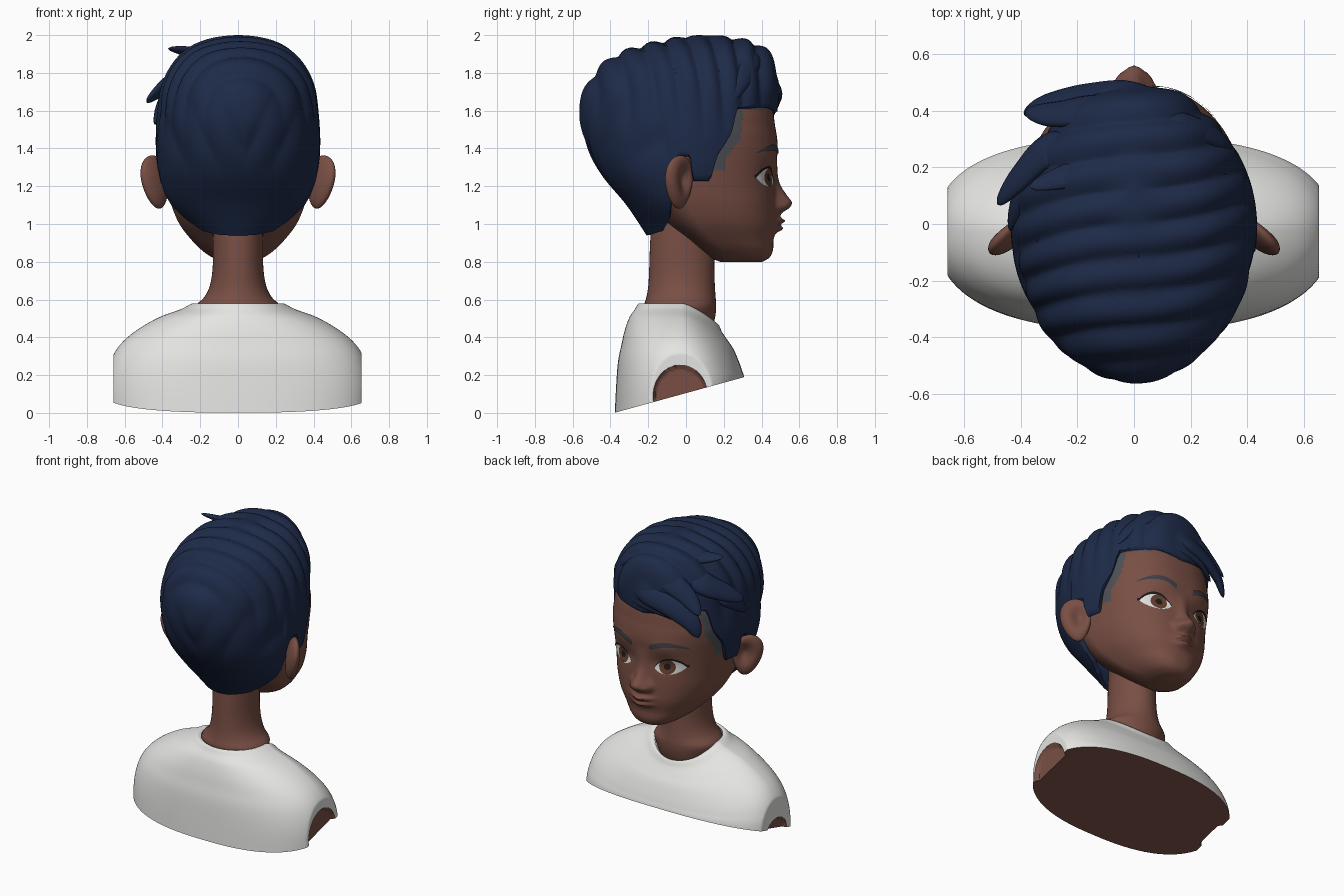
import bpy, bmesh, math
from mathutils import Vector, Matrix

if "Cube" in bpy.data.objects:
    bpy.data.objects.remove(bpy.data.objects["Cube"])


def material(name, r, g, b):
    m = bpy.data.materials.new(name)
    m.diffuse_color = (r, g, b, 1)
    m.use_nodes = True
    m.node_tree.nodes["Principled BSDF"].inputs["Base Color"].default_value = m.diffuse_color
    return m


SKIN = material("brown skin", 0.19, 0.078, 0.058)
HAIR = material("navy hair", 0.0125, 0.023, 0.064)
SHIRT = material("white shirt", 0.78, 0.78, 0.76)
SCALP = material("grey shaved scalp", 0.075, 0.08, 0.09)
BROW = material("brow grey", 0.05, 0.05, 0.062)
WHITE = material("eye white", 0.75, 0.74, 0.72)
IRIS = material("iris brown", 0.13, 0.05, 0.025)
DARK = material("lash black", 0.012, 0.01, 0.012)
LIP = material("lip brown", 0.17, 0.06, 0.048)


def interp(tab, k, smooth=True):
    """Interpolate rows (key, values...) at key k."""
    k = min(max(k, tab[0][0]), tab[-1][0])
    i = 0
    while i < len(tab) - 2 and k > tab[i + 1][0]:
        i += 1
    a, b = tab[i], tab[i + 1]
    p, q = tab[max(i - 1, 0)], tab[min(i + 2, len(tab) - 1)]
    h = b[0] - a[0]
    t = (k - a[0]) / h
    out = []
    for j in range(1, len(a)):
        m0 = (b[j] - p[j]) / (b[0] - p[0]) * h
        m1 = (q[j] - a[j]) / (q[0] - a[0]) * h
        out.append((2*t**3 - 3*t**2 + 1)*a[j] + (t**3 - 2*t**2 + t)*m0 + (3*t**2 - 2*t**3)*b[j]
                   + (t**3 - t**2)*m1 if smooth else a[j] + (b[j] - a[j])*t)
    return out


def mesh_from_rings(name, rings, mats, closed=True, cap0=False, cap1=False, mirror=False, fix=True):
    n = len(rings[0])
    verts = [v for r in rings for v in r]
    faces = []
    for i in range(len(rings) - 1):
        for j in range(n if closed else n - 1):
            k = (j + 1) % n
            faces.append((i*n + j, (i+1)*n + j, (i+1)*n + k, i*n + k))
    if cap0:
        faces.append(tuple(range(n)))
    if cap1:
        faces.append(tuple(range((len(rings) - 1)*n, len(rings)*n)))
    me = bpy.data.meshes.new(name)
    me.from_pydata(verts, [], faces)
    if fix:
        bm = bmesh.new()
        bm.from_mesh(me)
        bmesh.ops.recalc_face_normals(bm, faces=bm.faces)
        bm.to_mesh(me)
        bm.free()
    for m in mats:
        me.materials.append(m)
    ob = bpy.data.objects.new(name, me)
    bpy.context.collection.objects.link(ob)
    if mirror:
        ob.modifiers.new("mirror", 'MIRROR').use_mirror_merge = False
    return ob


def section(a, w, yf, yb, yc, nf=2.0, nb=2.0):
    c, s = math.cos(a), math.sin(a)
    n = nf if s > 0 else nb
    return (w*math.copysign(abs(c)**(2/n), c),
            yc + (yf - yc if s > 0 else yc - yb)*math.copysign(abs(s)**(2/n), s))


def angles(n):
    return [2*math.pi*i/n for i in range(n)]


def g(v, c, s):
    return math.exp(-((v - c)/s)**2)


# Head: z, half width, front y, back y, centre y
HEAD = [(.80, .07, .405, .18, .28), (.82, .13, .44, .13, .26), (.86, .19, .46, .07, .2), (.92, .25, .462, 0, .13),
        (1.0, .31, .475, -.1, .07), (1.1, .352, .475, -.2, .02), (1.2, .374, .472, -.3, -.02), (1.35, .392, .48, -.38, -.02),
        (1.42, .398, .485, -.4, -.02), (1.5, .4, .475, -.42, -.02), (1.65, .37, .44, -.4, -.02), (1.85, .22, .28, -.25, 0)]
NOSE = [(1.03, 0), (1.06, .03), (1.085, .07), (1.115, .086), (1.15, .062), (1.22, .022), (1.32, .004), (1.36, 0)]


def bump(x, z):
    ax = abs(x)
    b = interp(NOSE, z)[0]*math.exp(-(ax/(.034 + .022*g(z, 1.1, .05)))**2.3)
    b += .026*g(ax, .056, .022)*g(z, 1.09, .026)
    b += (.036*g(z, 1.018, .017) + .03*g(z, .975, .018) + .012*g(z, 1.0, .06))*g(x, 0, .065)
    b -= .02*g(ax, .15, .08)*g(z, 1.26, .05)
    return b + .008*g(ax, .16, .1)*g(z, 1.37, .04)


def face_y(x, z):
    w, yf, yb, yc = interp(HEAD, z)
    return yc + (yf - yc)*max(1 - min(abs(x)/w, 1)**2.4, 0)**(1/2.4) + bump(x, z)


# Lower edge of the hair by angle (90 = face, -90 = nape)
EDGE = [(-90, .95), (-60, .955), (-30, .975), (-17, 1.03), (-11, 1.12), (-7, 1.33), (-3, 1.37), (4, 1.37), (7, 1.24),
        (19, 1.24), (22, 1.37), (31, 1.48), (34, 1.62), (60, 1.63), (90, 1.6)]

rings = []
for i in range(116):
    z = .80 + 1.05*i/115
    row = interp(HEAD, z)
    ring = []
    for a in angles(200):
        x, y = section(a, *row, nf=2.4)
        ring.append((x, y + (bump(x, z) if math.sin(a) > 0 else 0), z))
    rings.append(ring)
head = mesh_from_rings("head", rings, [SKIN, SCALP], cap0=True, cap1=True)
for p in head.data.polygons:
    x, y, z = p.center
    az = math.degrees(math.atan2(y/.49, abs(x)/.41))
    if az > 13 and z > 1.28 and z > interp(EDGE, az - 4.5, False)[0] - .02:
        p.material_index = 1

# Neck
NECK = [(.40, .17, .12, -.18), (.5, .2, .153, -.2), (.57, .22, .16, -.22), (.61, .18, .157, -.21), (.67, .15, .153, -.2),
        (.76, .135, .15, -.195), (.9, .132, .15, -.19), (1.05, .13, .14, -.18)]
rings = []
for i in range(40):
    z = .40 + .65*i/39
    w, yf, yb = interp(NECK, z)
    rings.append([(*section(a, w, yf, yb, -.02), z) for a in angles(48)])
mesh_from_rings("neck", rings, [SKIN])

# Shirt: step, half width, front y, back y, side z, front z, squareness
BODY = [(0, .215, .155, -.235, .575, .46, 2), (.3, .24, .17, -.25, .58, .47, 2), (1, .3, .19, -.27, .55, .43, 2),
        (2, .42, .22, -.3, .505, .385, 2.1), (3, .54, .25, -.325, .435, .34, 2.2), (4, .625, .275, -.342, .36, .285, 2.3),
        (5, .675, .297, -.36, .27, .225, 2.4), (6, .70, .31, -.37, .14, .17, 2.5), (7, .70, .315, -.38, -.06, .02, 2.5)]
rings = []
for i in range(71):
    w, yf, yb, zs, zf, n = interp(BODY, i/10)
    ring = []
    for a in angles(280):
        x, y = section(a, w, yf, yb, -.02, n, n)
        f = max(0, (y + .02)/(yf + .02))
        ring.append((max(-.66, min(.655, x)), y, zs + (zf - zs)*f**1.4))
    rings.append(ring)
shirt = mesh_from_rings("shirt", rings, [SHIRT, SKIN])
bm = bmesh.new()
bm.from_mesh(shirt.data)


def armhole(p):
    """Below 1 inside an arm opening; also gives its centre."""
    cy, cz, ry, rz = (-.03, .09, .145, .165) if p.x > 0 else (-.03, .07, .11, .1)
    r = math.hypot((p.y - cy)/ry, (p.z - cz)/rz) if abs(p.x) > .5 else 9
    return r, cy, cz


for v in bm.verts:
    r, cy, cz = armhole(v.co)
    if .91 < r < 1.09:
        v.co.y, v.co.z = cy + (v.co.y - cy)/r, cz + (v.co.z - cz)/r
    elif r <= .91:
        v.co.x -= math.copysign(.025, v.co.x)
for f in bm.faces:
    if armhole(f.calc_center_median())[0] < 1:
        f.material_index = 1
cut = bmesh.ops.bisect_plane(bm, geom=bm.verts[:] + bm.edges[:] + bm.faces[:], plane_co=(0, 0, .1046),
                             plane_no=(0, .275, -1), clear_outer=True)
rim = [e for e in cut["geom_cut"] if isinstance(e, bmesh.types.BMEdge)]
for f in bmesh.ops.edgeloop_fill(bm, edges=rim)["faces"]:
    f.material_index = 1
bmesh.ops.recalc_face_normals(bm, faces=bm.faces)
bm.to_mesh(shirt.data)
bm.free()

# Ears: flattened sphere with a hollow, narrower at the lobe
turn = Matrix.Translation((.438, -.035, 1.222)) @ Matrix.Rotation(.17, 4, 'Y') @ Matrix.Rotation(.75, 4, 'Z')
rings = []
for i in range(1, 32):
    t = math.pi*i/32
    ring = []
    for a in angles(40):
        u, v = math.sin(t)*math.cos(a), math.sin(t)*math.sin(a)
        x = .042*math.cos(t)
        if x > 0:
            x -= .05*g(math.hypot(u - .25, v - .1), 0, .5)
        ring.append(turn @ Vector((x, u*.094*(1 + .22*v), v*.143)))
    rings.append(ring)
mesh_from_rings("ears", rings, [SKIN], cap0=True, cap1=True, mirror=True)

# Hair cap: sqrt(2 - z), half width, front y, back y, centre y
CAP = [(0, 0, .12, .08, .1), (.173, .19, .36, -.17, .08), (.316, .305, .455, -.38, .03), (.5, .4, .51, -.53, 0), (.656, .43, .49, -.565, -.01),
       (.775, .435, .47, -.525, -.01), (.866, .42, .45, -.44, -.02), (.949, .36, .4, -.315, -.02), (1.025, .2, .3, -.215, -.02)]
MID = Vector((0, 0, 1.45))
M = 72


def groove(v):
    return math.sqrt(math.sin(math.pi*v)**2 + .015) - 1


cols = []
for a in angles(240):
    az = math.degrees(math.asin(max(-1, min(1, math.sin(a)))))
    low = interp(EDGE, az, False)[0]
    col = []
    for k in range(1, M + 1):
        u = math.sqrt(2 - low)*k/M
        x, y = section(a, *interp(CAP, u))
        p = Vector((x, y, 2 - u*u))
        top = max(0, min(1, (p.z - 1.45)/.3))
        s1 = groove((y - .32*x + .05*math.sin(5*x))/.125)
        s2 = groove((abs(x - .04) - .45*(p.z - 1.35))/.17)
        d = .028*top*s1*min(1, u/.12) + .016*(1 - top)*s2*max(0, min(1, (p.z - 1.25)/.15))*(y < -.1)
        col.append(p + (p - MID).normalized()*d)
    x, y, z = col[-1]
    col.append(Vector((x*.96, y*.965, z - .012)))
    col.append(Vector((x*.87, y*.88, z + .012)))
    cols.append(col)
mesh_from_rings("hair_cap", [[c[k] for c in cols] for k in range(M + 2)], [HAIR], cap0=True)


# Hair locks: flattened tapering sweeps
def lock(name, pts, r, flat=.45):
    tab = [(i, *p) for i, p in enumerate(pts)]
    end = len(pts) - 1
    rings = []
    for i in range(33):
        t = i/32
        p = Vector(interp(tab, t*end))
        tan = (Vector(interp(tab, t*end + .05)) - Vector(interp(tab, t*end - .05))).normalized()
        nor = (p - MID)
        nor = (nor - tan*nor.dot(tan)).normalized()
        side = tan.cross(nor)
        w = r*min(1, .35 + 2*t)*math.sqrt(max(1 - t**2.2, .0005))
        rings.append([p + side*w*math.cos(a) + nor*w*flat*math.sin(a) for a in angles(16)])
    mesh_from_rings(name, rings, [HAIR], cap0=True, cap1=True)


lock("fringe_tip", [(.16, .38, 1.82), (0, .45, 1.75), (-.18, .445, 1.69), (-.32, .42, 1.6), (-.38, .405, 1.49)], .09)
lock("fringe_low", [(.22, .34, 1.73), (.12, .42, 1.71), (0, .455, 1.68), (-.16, .445, 1.64), (-.28, .4, 1.57)], .07)
lock("fringe_high", [(.2, .24, 1.88), (.05, .37, 1.87), (-.14, .4, 1.82), (-.28, .39, 1.74), (-.385, .4, 1.64)], .085)
lock("side_tip", [(-.15, .27, 1.88), (-.3, .26, 1.79), (-.4, .17, 1.72), (-.485, .07, 1.65)], .08)
lock("side_tip_low", [(-.33, .22, 1.72), (-.39, .13, 1.66), (-.42, .05, 1.6), (-.44, -.02, 1.53)], .06)
lock("top_tip", [(.15, .22, 1.94), (-.05, .22, 1.945), (-.2, .18, 1.91), (-.37, .13, 1.93)], .07)
for i in range(4):
    y = .3 - .1*i
    lock("side_lock_%d" % i, [(-.02, y + .05, 1.92 + .01*i), (.16, y + .05, 1.88 + .012*i), (.285, y + .01, 1.78 + .01*i),
                              (.36 + .013*i, y - .05, 1.66)], .06, .45)


# Face details: thin plates that follow the face
def plate(name, x0, x1, lo, hi, mat, off, mirror=True):
    rings = []
    for i in range(25):
        x = x0 + (x1 - x0)*i/24
        a, b = lo(x), hi(x)
        rings.append([(x, face_y(x, a + (b - a)*j/6) + off, a + (b - a)*j/6) for j in range(6, -1, -1)])
    mesh_from_rings(name, rings, [mat], closed=False, mirror=mirror, fix=False)


def eye_t(x):
    return max(0, 1 - ((x - .178)/.09)**2)


def eye_hi(x):
    return 1.238 + .1*(x - .178) + .058*eye_t(x)**.7


def eye_lo(x):
    return 1.238 + .1*(x - .178) - .042*eye_t(x)**.8


def disc(name, r, mat, off):
    def half(x):
        return math.sqrt(max(0, r*r - (x - .165)**2))
    plate(name, .165 - r, .165 + r, lambda x: max(eye_lo(x), 1.247 - half(x)),
          lambda x: min(eye_hi(x), 1.247 + half(x)), mat, off)


plate("eyes", .088, .268, eye_lo, eye_hi, WHITE, .005)
disc("irises", .05, IRIS, .007)
disc("pupils", .021, DARK, .009)
plate("upper_lashes", .085, .28, lambda x: eye_hi(x) - .003, lambda x: eye_hi(x) + .004 + .06*max(0, x - .085), DARK, .008)


def brow_mid(x):
    return 1.368 + .037*math.sin(math.pi*min(1, (x - .06)/.25))


def brow_half(x):
    return .018*(1 - ((x - .06)/.24)**3)


plate("brows", .065, .29, lambda x: brow_mid(x) - brow_half(x), lambda x: brow_mid(x) + brow_half(x), BROW, .006)


def lip(x):
    return max(0, 1 - (x/.075)**2)


plate("upper_lip", -.075, .075, lambda x: .996, lambda x: .996 + .027*lip(x), LIP, .002, False)
plate("lower_lip", -.066, .066, lambda x: .996 - .034*lip(x*1.1), lambda x: .995, LIP, .002, False)

# Smooth shading everywhere
for ob in bpy.context.collection.objects:
    ob.select_set(True)
    bpy.context.view_layer.objects.active = ob
bpy.ops.object.shade_smooth_by_angle(angle=math.radians(55))
